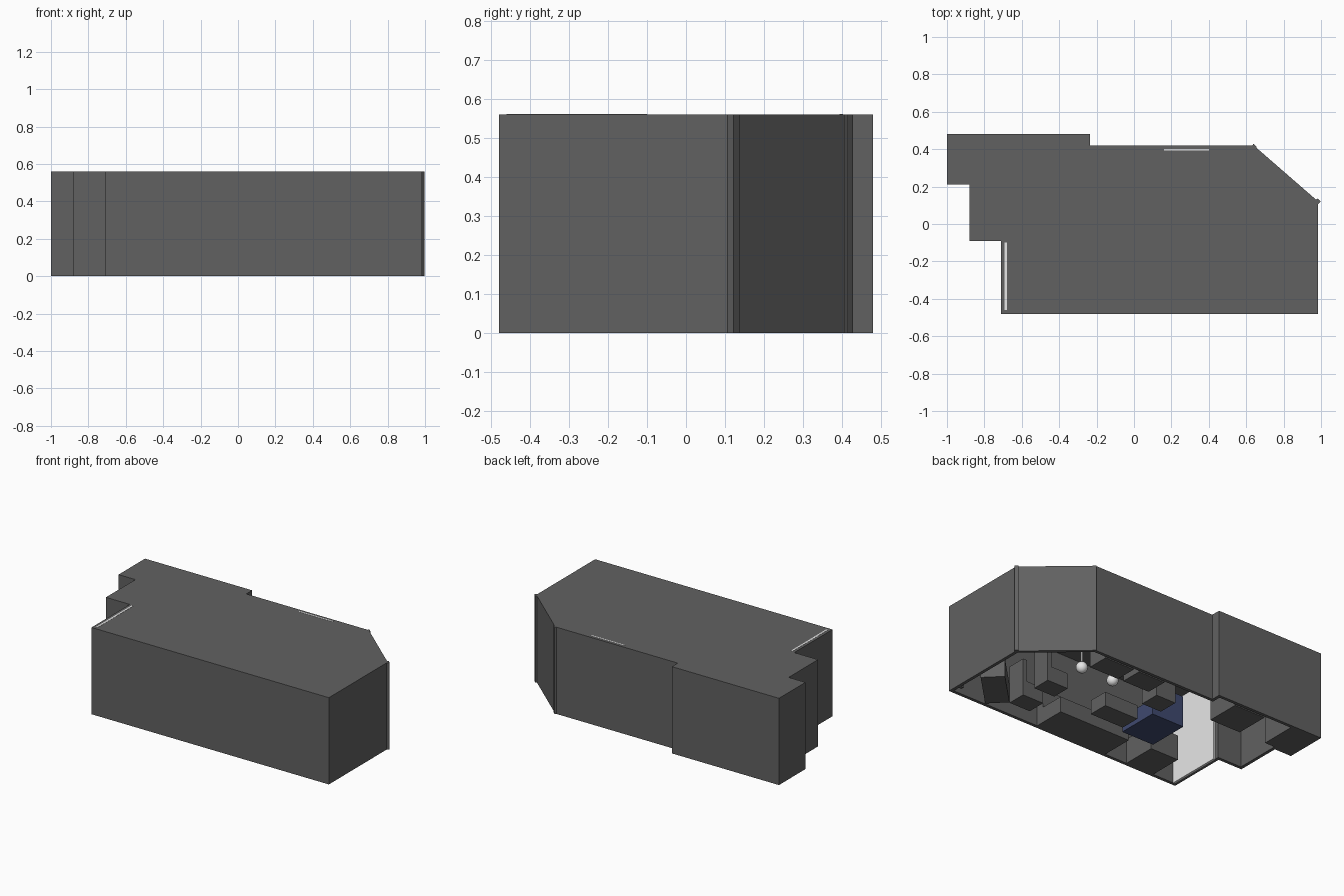
import bpy, bmesh, math
from mathutils import Matrix, Vector

cube = bpy.data.objects.get("Cube")
if cube:
    bpy.data.objects.remove(cube, do_unlink=True)


def material(name, rgb):
    m = bpy.data.materials.new(name)
    m.use_nodes = True
    m.diffuse_color = (*rgb, 1)
    m.node_tree.nodes["Principled BSDF"].inputs["Base Color"].default_value = (*rgb, 1)
    return m


GREY = material("dark grey", (0.12, 0.12, 0.12))
WHITE = material("white", (0.8, 0.8, 0.8))
NAVY = material("navy blue", (0.05, 0.068, 0.16))
HEIGHT = 0.56


def finish(bm, name, mat):
    bmesh.ops.recalc_face_normals(bm, faces=bm.faces)
    mesh = bpy.data.meshes.new(name)
    bm.to_mesh(mesh)
    bm.free()
    mesh.materials.append(mat)
    ob = bpy.data.objects.new(name, mesh)
    bpy.context.collection.objects.link(ob)
    return ob


def boxes(name, mat, *parts, turn=0, pivot=(0, 0)):
    """Join boxes given as (x0, x1, y0, y1, z0, z1), turned about pivot."""
    bm = bmesh.new()
    for x0, x1, y0, y1, z0, z1 in parts:
        centre = Matrix.Translation(((x0 + x1) / 2, (y0 + y1) / 2, (z0 + z1) / 2))
        size = Matrix.Diagonal((x1 - x0, y1 - y0, z1 - z0, 1))
        bmesh.ops.create_cube(bm, size=1, matrix=centre @ size)
    spin = Matrix.Translation((*pivot, 0)) @ Matrix.Rotation(math.radians(turn), 4, "Z")
    bmesh.ops.transform(bm, matrix=spin, verts=bm.verts)
    return finish(bm, name, mat)


# Room shell: walls and ceiling, open underneath
outline = [(-0.71, -0.48), (0.985, -0.48), (0.985, 0.12), (0.64, 0.42), (-0.235, 0.42),
           (-0.235, 0.48), (-1, 0.48), (-1, 0.21), (-0.88, 0.21), (-0.88, -0.09), (-0.71, -0.09)]
bm = bmesh.new()
ceiling = bm.faces.new([bm.verts.new((x, y, HEIGHT)) for x, y in outline])
ceiling.normal_update()
rim = bmesh.ops.extrude_edge_only(bm, edges=bm.edges[:])["geom"]
bmesh.ops.translate(bm, vec=(0, 0, -HEIGHT), verts=[v for v in rim if isinstance(v, bmesh.types.BMVert)])
shell = finish(bm, "room_shell", GREY)
if shell.data.polygons[0].normal.z < 0:
    shell.data.flip_normals()
solid = shell.modifiers.new("wall_thickness", "SOLIDIFY")
solid.thickness = 0.02
solid.offset = -1
solid.use_even_offset = True

# Posts at both ends of the slanted wall
slant = math.degrees(math.atan2(-0.3, 0.345))
for name, x, y in (("front_wall_post", 0.981, 0.12), ("back_wall_post", 0.64, 0.411)):
    boxes(name, GREY, (-0.012, 0.012, -0.012, 0.012, 0, HEIGHT), turn=slant, pivot=(x, y))

# White wall panels reaching just through the ceiling
boxes("side_wall_panel", WHITE, (-0.692, -0.68, -0.46, -0.1, 0, HEIGHT + 0.001))
boxes("back_wall_panel", WHITE, (0.16, 0.4, 0.393, 0.402, 0.2, HEIGHT + 0.001))

# Corner cabinet with a screen
boxes("corner_cabinet", GREY, (-0.15, 0.15, -0.07, 0.07, 0, 0.12),
      (-0.12, 0.12, -0.02, 0.01, 0.12, 0.28), turn=45, pivot=(0.79, -0.3))
boxes("corner_pipe", GREY, (0.945, 0.965, -0.415, -0.395, 0, 0.5))

# Chairs
for i, y in enumerate((-0.3, -0.08)):
    boxes(f"chair_{i + 1}", GREY, (0.48, 0.6, y - 0.06, y + 0.06, 0, 0.1),
          (0.6, 0.63, y - 0.06, y + 0.06, 0, 0.24))

# Furniture along the front wall
boxes("long_bench", GREY, (-0.17, 0.34, -0.46, -0.25, 0, 0.1), (-0.17, 0.34, -0.46, -0.41, 0.1, 0.22))
boxes("side_cabinet", GREY, (-0.53, -0.33, -0.46, -0.24, 0, 0.16))

# Middle of the room
boxes("coffee_table", GREY, (-0.05, 0.19, -0.16, -0.03, 0, 0.09))
boxes("sofa", NAVY, (-0.3, -0.08, -0.2, 0.07, 0, 0.1), (-0.31, -0.25, -0.2, 0.07, 0, 0.2),
      (-0.25, -0.08, -0.2, -0.16, 0.1, 0.14), (-0.25, -0.08, 0.03, 0.07, 0.1, 0.14))
boxes("small_table", GREY, (-0.1, 0.04, 0.12, 0.25, 0, 0.12))

# Cabinets along the back wall
for name, x0, x1, y0, y1, h in (("low_cabinet", 0.33, 0.54, 0.25, 0.39, 0.14),
                                ("wide_cabinet", 0.1, 0.29, 0.25, 0.39, 0.14),
                                ("back_cabinet", -0.6, -0.38, 0.23, 0.45, 0.2),
                                ("corner_closet", -0.98, -0.79, 0.23, 0.46, 0.3)):
    boxes(name, GREY, (x0, x1, y0, y1, 0, h))

# Hanging lamps
for i, x in enumerate((0.24, 0.01)):
    bm = bmesh.new()
    bmesh.ops.create_uvsphere(bm, u_segments=16, v_segments=10, radius=0.035,
                              matrix=Matrix.Translation((x, -0.18, 0.3)))
    bmesh.ops.create_cone(bm, cap_ends=True, segments=8, radius1=0.006, radius2=0.006, depth=0.22,
                          matrix=Matrix.Translation((x, -0.18, 0.43)))
    lamp = finish(bm, f"hanging_lamp_{i + 1}", WHITE)
    for p in lamp.data.polygons:
        p.use_smooth = len(p.vertices) < 5
